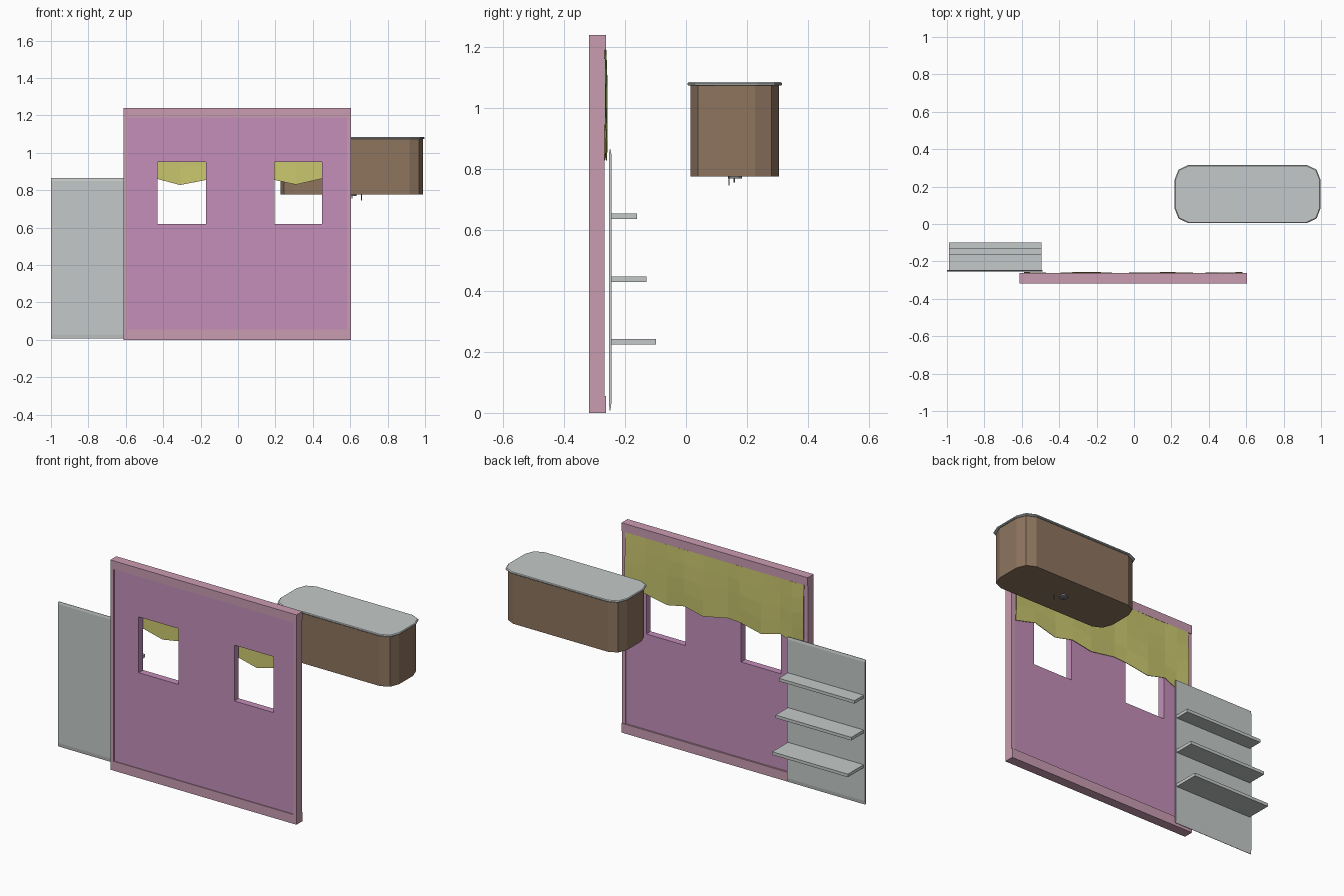
import bpy, bmesh, math

if "Cube" in bpy.data.objects:
    bpy.data.objects.remove(bpy.data.objects["Cube"])


def material(name, r, g, b):
    m = bpy.data.materials.new(name)
    lin = [((c / 255 + 0.055) / 1.055) ** 2.4 for c in (r, g, b)]
    m.diffuse_color = (*lin, 1)
    m.use_nodes = True
    m.node_tree.nodes["Principled BSDF"].inputs["Base Color"].default_value = m.diffuse_color
    return m


PINK = material("pink trim", 202, 156, 176)
PURPLE = material("purple wall", 196, 143, 186)
GREY = material("light grey", 196, 201, 200)
BROWN = material("brown wood", 142, 117, 95)
YELLOW = material("yellow fabric", 201, 198, 110)
METAL = material("metal grey", 130, 133, 138)


def finish(name, bm, mat):
    bmesh.ops.recalc_face_normals(bm, faces=bm.faces)
    me = bpy.data.meshes.new(name)
    bm.to_mesh(me)
    bm.free()
    me.materials.append(mat)
    ob = bpy.data.objects.new(name, me)
    bpy.context.collection.objects.link(ob)
    return ob


def box(name, x0, x1, y0, y1, z0, z1, mat):
    bm = bmesh.new()
    bmesh.ops.create_cube(bm, size=1)
    for v in bm.verts:
        v.co = ((x0 + x1) / 2 + v.co.x * (x1 - x0),
                (y0 + y1) / 2 + v.co.y * (y1 - y0),
                (z0 + z1) / 2 + v.co.z * (z1 - z0))
    return finish(name, bm, mat)


def rounded_outline(cx, cy, hx, hy):
    """Rectangle with each corner cut by two facets, counter-clockwise."""
    cut = [(hx, hy - 0.078), (hx - 0.021, hy - 0.024), (hx - 0.072, hy)]
    pts = cut + [(-x, y) for x, y in reversed(cut)]
    pts += [(-x, -y) for x, y in pts]
    return [(cx + x, cy + y) for x, y in pts]


def loft(name, rings, mat):
    """Closed solid through a stack of (outline, z) rings."""
    bm = bmesh.new()
    loops = [[bm.verts.new((x, y, z)) for x, y in o] for o, z in rings]
    for a, b in zip(loops, loops[1:]):
        for i in range(len(a)):
            j = (i + 1) % len(a)
            bm.faces.new((a[i], a[j], b[j], b[i]))
    bm.faces.new(loops[0][::-1])
    bm.faces.new(loops[-1])
    return finish(name, bm, mat)


# Wall panel with two window openings: grid of cells, windows left out
xs = [-0.59, -0.43, -0.17, 0.195, 0.45, 0.585]
zs = [0.05, 0.62, 0.95, 1.195]
bm = bmesh.new()
grid = [[bm.verts.new((x, -0.313, z)) for x in xs] for z in zs]
for r in range(3):
    for c in range(5):
        if r == 1 and c in (1, 3):
            continue
        bm.faces.new((grid[r][c], grid[r][c + 1],
                      grid[r + 1][c + 1], grid[r + 1][c]))
ext = bmesh.ops.extrude_face_region(bm, geom=bm.faces[:])
for v in ext["geom"]:
    if isinstance(v, bmesh.types.BMVert):
        v.co.y = -0.272
finish("wall_panel", bm, PURPLE)

# Frame around the wall
box("bottom_rail", -0.612, 0.605, -0.318, -0.262, 0, 0.055, PINK)
box("top_rail", -0.612, 0.605, -0.318, -0.262, 1.19, 1.24, PINK)
box("left_post", -0.612, -0.59, -0.318, -0.267, 0.055, 1.19, PINK)
box("right_post", 0.583, 0.605, -0.318, -0.267, 0.055, 1.19, PINK)

# Valance hanging behind the windows, with scalloped hem and soft ripples
hem = [(-0.588, 0.865), (-0.51, 0.828), (-0.43, 0.86), (-0.31, 0.828),
       (-0.17, 0.855), (-0.09, 0.86), (0.07, 0.83), (0.195, 0.855),
       (0.31, 0.83), (0.45, 0.862), (0.581, 0.83)]
bm = bmesh.new()
cols = []
for i, (x, low) in enumerate(hem):
    col = []
    for k in range(5):
        t = k / 4
        ripple = 0.004 * math.sin(i * 1.9 + t * 2.5) * (0.4 + 0.6 * t)
        swell = 0.003 * math.sin(t * math.pi)
        col.append(bm.verts.new((x, -0.264 + ripple + swell,
                                 1.19 + (low - 1.19) * t)))
    cols.append(col)
for a, b in zip(cols, cols[1:]):
    for k in range(4):
        bm.faces.new((a[k], b[k], b[k + 1], a[k + 1]))
valance = finish("valance", bm, YELLOW)
mod = valance.modifiers.new("thickness", "SOLIDIFY")
mod.thickness = 0.003
mod.offset = 0

# Shelf unit: thin back board with slightly tapered top and bottom edges
board = [(0.008, 0.001), (0.03, 0.004), (0.85, 0.004), (0.865, 0.001)]
loft("shelf_back", [([(-1, -0.249 - h), (-0.49, -0.249 - h),
                      (-0.49, -0.249 + h), (-1, -0.249 + h)], z)
                    for z, h in board], GREY)
for n, (z, y) in enumerate([(0.225, -0.098), (0.43, -0.13), (0.636, -0.16)]):
    box(f"shelf_{n + 1}", -0.99, -0.495, -0.247, y, z, z + 0.018, GREY)

# Hanging cabinet with overhanging counter
CX, CY = 0.607, 0.16
loft("cabinet_body", [(rounded_outline(CX, CY, 0.381, 0.145), z)
                      for z in (0.776, 1.074)], BROWN)
loft("counter_top", [(rounded_outline(CX, CY, 0.39 - d, 0.155 - d), z)
                     for z, d in ((1.073, 0.004), (1.076, 0),
                                  (1.081, 0), (1.085, 0.004))], GREY)


# Small fitting under the cabinet
def cylinder(name, x, y, z0, z1, r, n, mat):
    o = [(x + r * math.cos(2 * math.pi * i / n),
          y + r * math.sin(2 * math.pi * i / n)) for i in range(n)]
    return loft(name, [(o, z0), (o, z1)], mat)


cylinder("fitting_disc", 0.61, CY, 0.769, 0.777, 0.023, 12, METAL)
cylinder("fitting_pin_a", 0.61, 0.158, 0.755, 0.77, 0.003, 6, METAL)
cylinder("fitting_pin_b", 0.66, 0.141, 0.746, 0.777, 0.002, 6, METAL)
